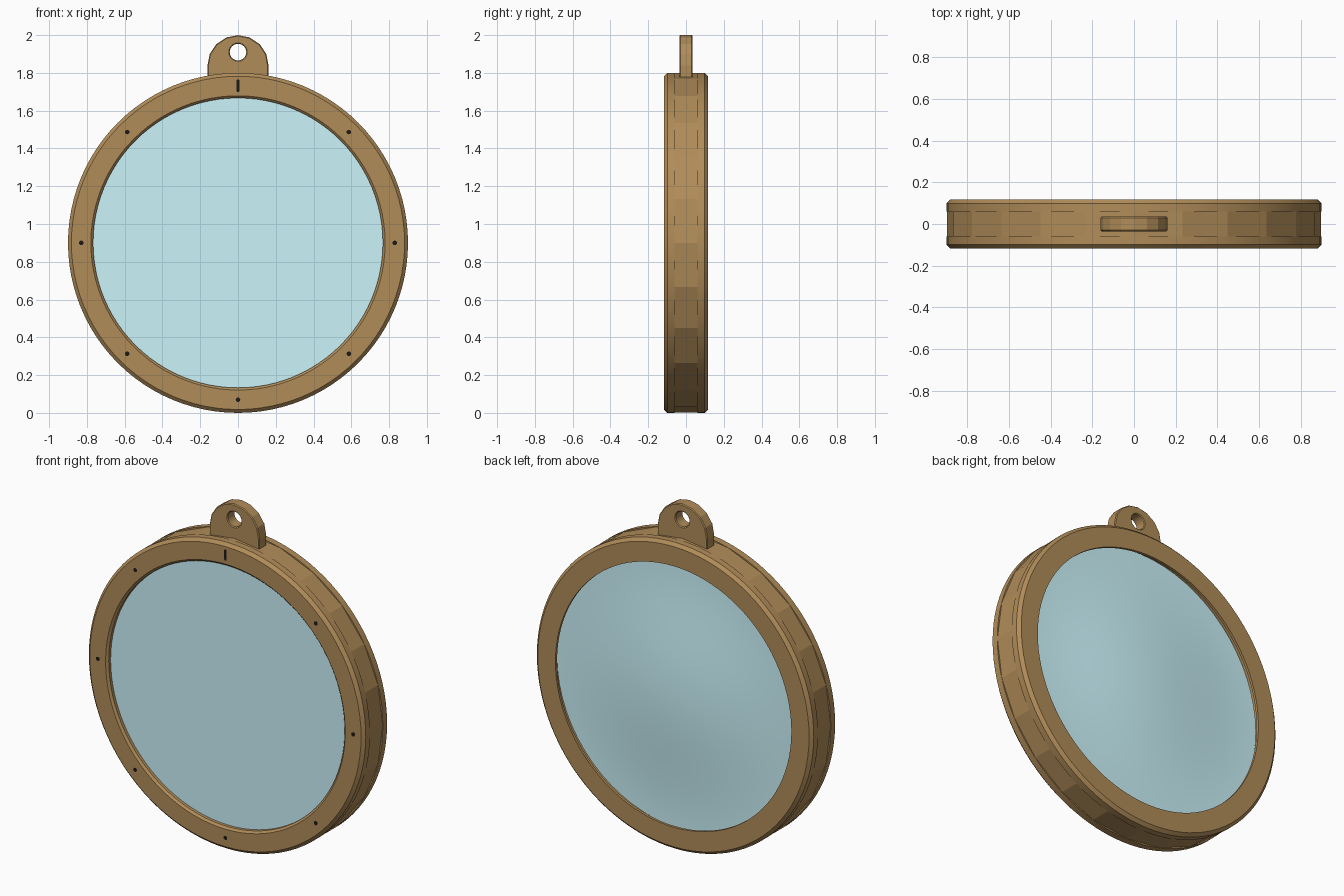
import bpy, bmesh
from math import sin, cos, pi, radians
from mathutils import Vector

if "Cube" in bpy.data.objects:
    bpy.data.objects.remove(bpy.data.objects["Cube"])

RADIUS = 0.9            # outer radius of the housing, also the height of the centre
CENTRE = Vector((0, 0, RADIUS))
HALF = 0.117            # half depth of the housing


def material(name, colour, rough):
    mat = bpy.data.materials.new(name)
    mat.use_nodes = True
    mat.diffuse_color = (*colour, 1)
    shader = mat.node_tree.nodes["Principled BSDF"]
    shader.inputs["Base Color"].default_value = (*colour, 1)
    shader.inputs["Roughness"].default_value = rough
    return mat


brass = material("brass", (0.44, 0.265, 0.1), 0.5)
glass = material("pale_glass", (0.6, 0.91, 0.97), 0.3)
ink = material("dark_mark", (0.012, 0.01, 0.008), 0.7)


def finish(bm, name, mat, smooth=False):
    bmesh.ops.recalc_face_normals(bm, faces=bm.faces)
    mesh = bpy.data.meshes.new(name)
    bm.to_mesh(mesh)
    bm.free()
    obj = bpy.data.objects.new(name, mesh)
    bpy.context.collection.objects.link(obj)
    mesh.materials.append(mat)
    if smooth:
        bpy.ops.object.select_all(action="DESELECT")
        obj.select_set(True)
        bpy.context.view_layer.objects.active = obj
        bpy.ops.object.shade_smooth_by_angle(angle=radians(30))
    return obj


def lathe(name, profile, steps, mat, closed=True, smooth=True):
    """Turn (radius, depth) points about the front-to-back axis."""
    bm = bmesh.new()
    verts = [bm.verts.new(CENTRE + Vector((r, y, 0))) for r, y in profile]
    edges = [bm.edges.new(pair) for pair in zip(verts, verts[1:])]
    if closed:
        edges.append(bm.edges.new((verts[-1], verts[0])))
    bmesh.ops.spin(bm, geom=verts + edges, cent=CENTRE, axis=(0, 1, 0),
                   angle=2 * pi, steps=steps, use_merge=True)
    bmesh.ops.remove_doubles(bm, verts=bm.verts, dist=1e-5)
    return finish(bm, name, mat, smooth)


def arc(r, z, start, end, count):
    angles = [start + (end - start) * i / count for i in range(count + 1)]
    return [(r * cos(a), z + r * sin(a)) for a in angles]


def plate(name, loops, front, thick, mat):
    """Fill (x, z) loops, the later ones as holes, and give them depth."""
    bm = bmesh.new()
    edges = []
    for loop in loops:
        vs = [bm.verts.new((x, front, z)) for x, z in loop]
        edges += [bm.edges.new((v, vs[(i + 1) % len(vs)])) for i, v in enumerate(vs)]
    bmesh.ops.triangle_fill(bm, edges=edges, use_beauty=True)
    grown = bmesh.ops.extrude_face_region(bm, geom=bm.faces[:])["geom"]
    bmesh.ops.translate(bm, vec=(0, thick, 0),
                        verts=[g for g in grown if isinstance(g, bmesh.types.BMVert)])
    return finish(bm, name, mat)


# Housing: chamfered flanges, an outer channel and an inner seat behind the back lip
inner, seat, chamfer, band, floor = 0.767, 0.82, 0.018, 0.06, 0.87
lathe("housing", [
    (inner, -HALF + 0.012), (inner + 0.012, -HALF),
    (RADIUS - chamfer, -HALF), (RADIUS, -HALF + chamfer),
    (RADIUS, -band), (floor, -band), (floor, band), (RADIUS, band),
    (RADIUS, HALF - chamfer), (RADIUS - chamfer, HALF), (inner, HALF),
    (inner, HALF - 0.015), (seat, HALF - 0.015), (seat, -0.07), (inner, -0.07),
], 96, brass)

# Faceted grip filling the channel
grip_r = RADIUS - 0.001
lathe("grip_band", [(0.85, -band), (grip_r, -band), (grip_r, band), (0.85, band)],
      24, brass, smooth=False)

# Lens: flat at the front, swelling at the back, its edge held under the lip
lens_r, rim_y, dome_y, rings = 0.797, 0.06, 0.105, 16
dome = [(lens_r * (1 - i / rings),
         rim_y + (dome_y - rim_y) * (1 - cos(pi * i / rings)) / 2)
        for i in range(rings + 1)]
lathe("lens", [(0, -0.087), (inner + 0.005, -0.087)] + dome, 64, glass, closed=False)

# Hanging lug: arched plate with a round hole
lug_r, lug_z, thick = 0.162, 1.838, 0.07
lug = plate("hanging_lug", [
    [(-lug_r, 1.74), (lug_r, 1.74)] + arc(lug_r, lug_z, 0, pi, 8),
    arc(0.044, 1.91, 0, 2 * pi, 24)[:-1],
], -thick / 2, thick, brass)
bevel = lug.modifiers.new("soft_edges", "BEVEL")
bevel.width = 0.005
bevel.segments = 1
bevel.limit_method = "ANGLE"
bevel.angle_limit = radians(40)

# Seven dots and one round-ended bar, almost flush with the front face
for i in range(1, 8):
    a = i * pi / 4
    x, z = 0.83 * sin(a), RADIUS + 0.83 * cos(a)
    dot = [(x + u, v) for u, v in arc(0.012, z, 0, 2 * pi, 16)[:-1]]
    plate(f"dial_dot_{i}", [dot], -HALF - 0.0005, 0.004, ink)

plate("top_index_bar",
      [arc(0.008, 1.757, 0, pi, 6) + arc(0.008, 1.707, pi, 2 * pi, 6)],
      -HALF - 0.0005, 0.004, ink)
